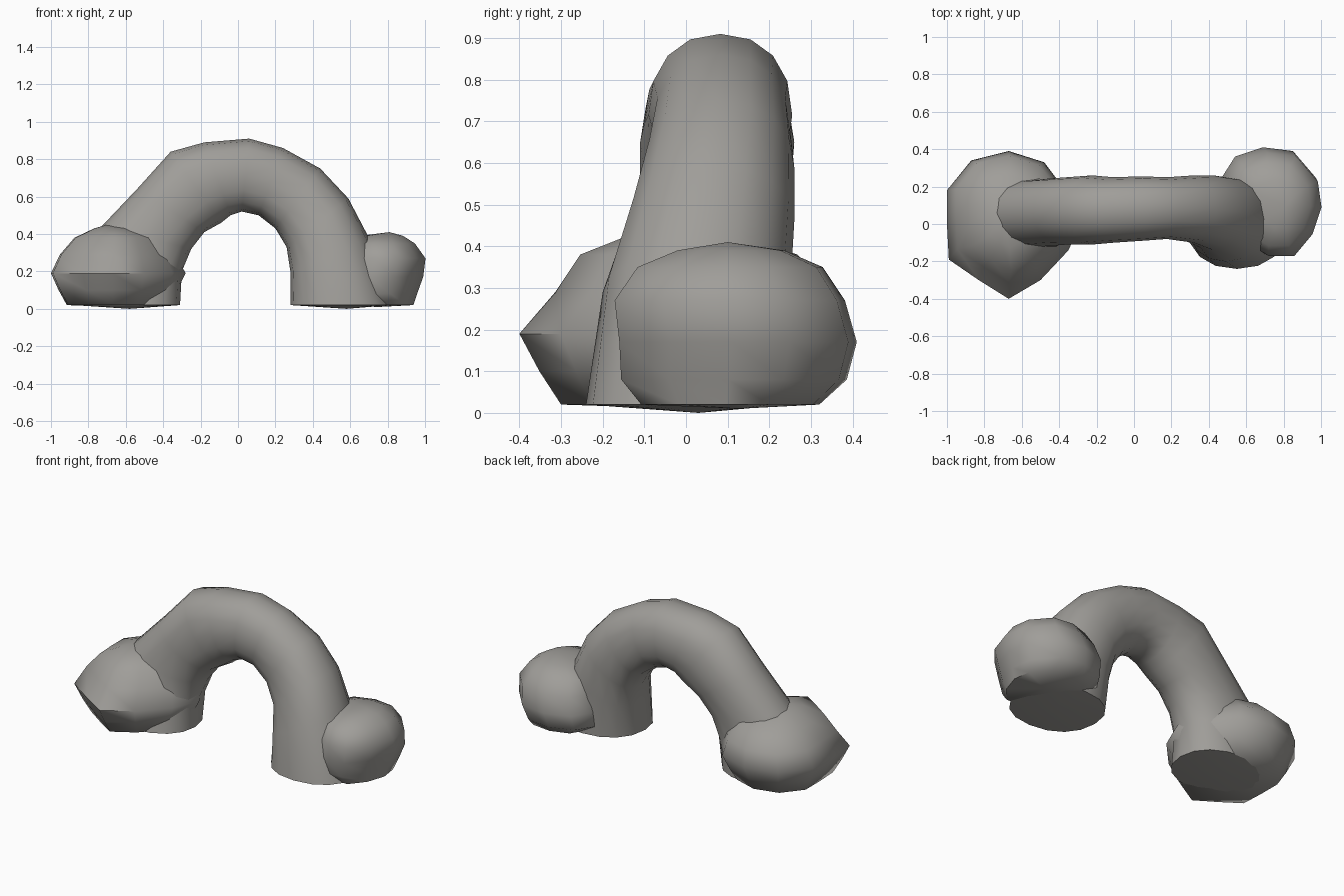
import bpy, bmesh, math
from mathutils import Vector

cube = bpy.data.objects.get("Cube")
if cube:
    bpy.data.objects.remove(cube, do_unlink=True)

stone = bpy.data.materials.new("grey_stone")
stone.use_nodes = True
GREY = (0.35, 0.34, 0.32, 1)
stone.diffuse_color = GREY
stone.node_tree.nodes["Principled BSDF"].inputs["Base Color"].default_value = GREY


def skin(name, rings, first_tip, last_tip):
    """Bridge closed rings into one surface and close each end with a fan."""
    bm = bmesh.new()
    loops = [[bm.verts.new(p) for p in ring] for ring in rings]
    n = len(loops[0])
    for a, b in zip(loops, loops[1:]):
        for i in range(n):
            j = (i + 1) % n
            bm.faces.new((a[i], a[j], b[j], b[i]))
    for loop, tip in ((loops[0], first_tip), (loops[-1], last_tip)):
        apex = bm.verts.new(tip)
        for i in range(n):
            bm.faces.new((loop[i], loop[(i + 1) % n], apex))
    bmesh.ops.recalc_face_normals(bm, faces=bm.faces)
    mesh = bpy.data.meshes.new(name)
    bm.to_mesh(mesh)
    bm.free()
    mesh.materials.append(stone)
    obj = bpy.data.objects.new(name, mesh)
    bpy.context.collection.objects.link(obj)
    bpy.ops.object.select_all(action='DESELECT')
    obj.select_set(True)
    bpy.context.view_layer.objects.active = obj
    bpy.ops.object.shade_smooth_by_angle(angle=math.radians(60))
    return obj


def section(inner, outer, front, back, sides=16):
    """Rounded ring spanning the inner and outer arch edge and a depth range."""
    a, b = Vector((inner[0], 0, inner[1])), Vector((outer[0], 0, outer[1]))
    ring = []
    for i in range(sides):
        t = math.tau * i / sides
        c, s = math.cos(t), math.sin(t)
        c, s = (math.copysign(abs(v) ** 0.9, v) for v in (c, s))
        p = (a + b) / 2 + (b - a) / 2 * c
        p.y = (front + back) / 2 + (back - front) / 2 * s
        ring.append(p)
    return ring


# Arch: inner edge, outer edge, front and back depth
arch = [
    ((-.31, .02), (-.88, .02), -.20, .25),
    ((-.30, .20), (-.84, .26), -.15, .25),
    ((-.25, .32), (-.73, .44), -.12, .24),
    ((-.18, .41), (-.54, .64), -.11, .25),
    ((-.09, .46), (-.36, .84), -.11, .26),
    ((-.04, .50), (-.18, .89), -.10, .25),
    ((.02, .52), (.06, .91), -.09, .255),
    ((.11, .50), (.24, .86), -.08, .25),
    ((.20, .43), (.44, .75), -.10, .26),
    ((.26, .33), (.59, .59), -.14, .26),
    ((.28, .20), (.70, .38), -.20, .25),
    ((.28, .02), (.82, .02), -.24, .24),
]
skin("stone_arch", [section(*s) for s in arch], (-.58, .03, 0), (.58, .03, 0))


def boulder(name, centre, outline, levels, top):
    """Stack scaled copies of a plan outline: z, scale, x shift, y shift."""
    cx, cy = centre
    rings = [[(cx + dx + (x - cx) * s, cy + dy + (y - cy) * s, z) for x, y in outline]
             for z, s, dx, dy in levels]
    skin(name, rings, (cx, cy, .01), top)


# Pointed boulder at the -x foot
boulder("right_boulder", (-.66, 0),
        [(-1, .18), (-.87, .34), (-.67, .39), (-.48, .33), (-.36, .17), (-.28, .02),
         (-.35, -.14), (-.50, -.30), (-.67, -.40), (-.83, -.30), (-.99, -.19), (-1, 0)],
        [(.02, .75, 0, 0), (.10, .88, 0, 0), (.19, 1, 0, 0), (.29, .86, 0, .03),
         (.38, .66, .01, .01), (.43, .32, 0, 0)],
        (-.70, 0, .45))

# Rounded boulder at the +x foot
boulder("left_boulder", (.75, .13),
        [(.48, .25), (.55, .36), (.70, .41), (.86, .39), (.98, .25), (1, .11),
         (.95, -.04), (.85, -.16), (.71, -.16), (.58, -.08), (.50, .08)],
        [(.02, .75, 0, -.02), (.08, .95, -.03, -.01), (.17, 1, -.01, 0), (.27, .97, .01, -.02),
         (.35, .78, 0, -.02), (.39, .45, .02, -.02)],
        (.81, .10, .41))
